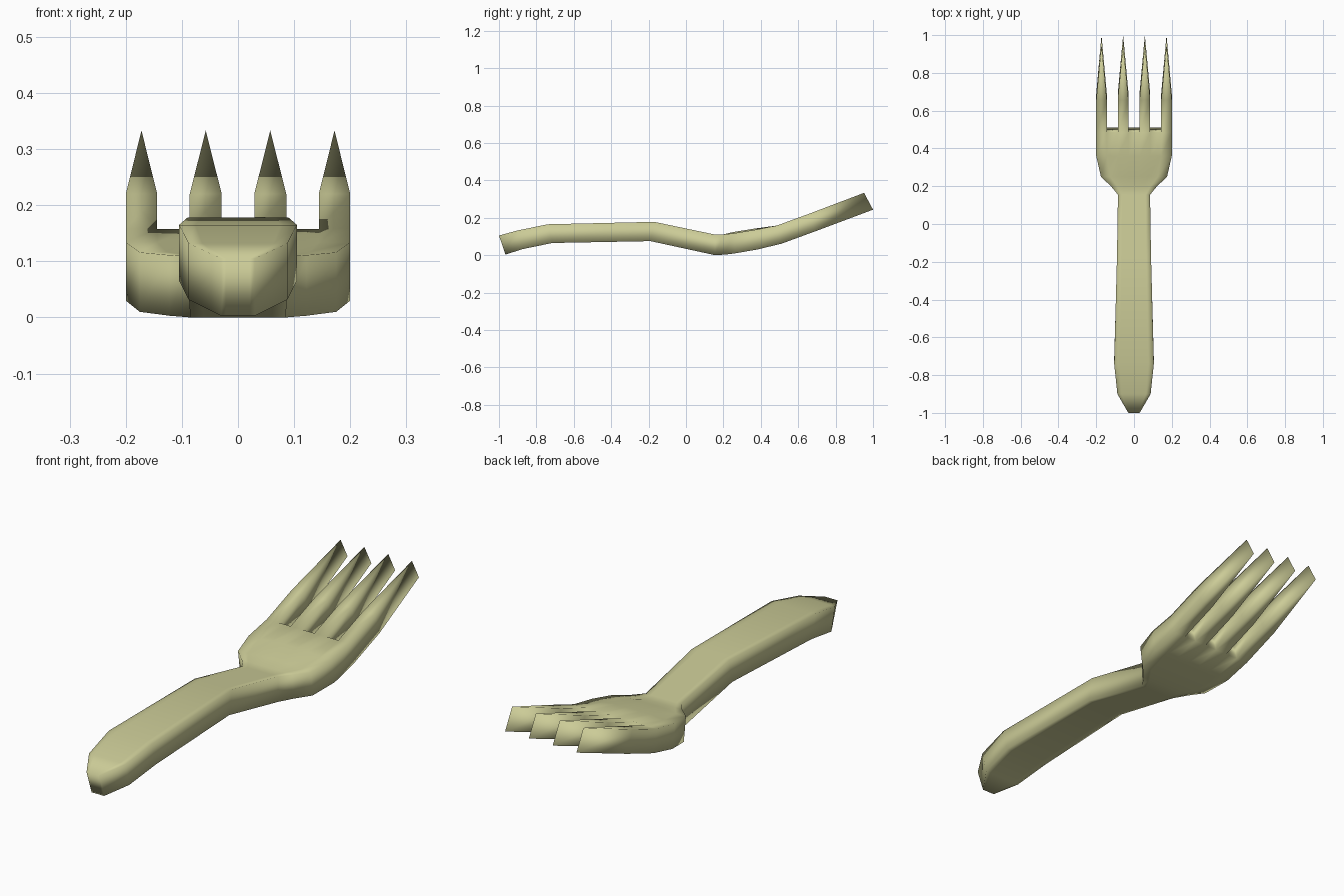
import bpy, bmesh

if "Cube" in bpy.data.objects:
    bpy.data.objects.remove(bpy.data.objects["Cube"])

# Stations along the fork: top y, top z, bottom y, bottom z, half width
STATIONS = [
    (-1.00, 0.105, -0.965, 0.003, 0.03),
    (-0.90, 0.132, -0.875, 0.032, 0.088),
    (-0.74, 0.165, -0.715, 0.065, 0.105),
    (-0.17, 0.178, -0.19, 0.075, 0.09),
    (0.155, 0.110, 0.155, 0.000, 0.085),
    (0.20, 0.111, 0.21, 0.003, 0.122),
    (0.25, 0.116, 0.265, 0.010, 0.175),
    (0.36, 0.134, 0.38, 0.030, 0.20),
    (0.485, 0.158, 0.51, 0.061, 0.20),
    (0.655, 0.220, 0.69, 0.127, 0.20),
    (0.952, 0.333, 1.00, 0.243, 0.20),
]
COLS = [-1, -0.72, -0.43, -0.145, 0.145, 0.43, 0.72, 1]
ROOT = 8                      # row where the tines split
LAST = len(STATIONS) - 1

bm = bmesh.new()
top, bottom = [], []
for r, (yt, zt, yb, zb, w) in enumerate(STATIONS):
    trow, brow = [], []
    for c, f in enumerate(COLS):
        if r == LAST:         # tines close to an edge at the tip
            f = (COLS[c - c % 2] + COLS[c - c % 2 + 1]) / 2
        rise = 0.007 if r in (6, 7) and 2 <= c <= 5 else 0
        trow.append(bm.verts.new((f * w, yt, zt + rise)))
        brow.append(bm.verts.new((f * w, yb, zb)))
    top.append(trow)
    bottom.append(brow)

# Top and bottom skins; past the root only every other column is a tine
pair = {}
for r in range(LAST):
    for c in range(7):
        if r >= ROOT and c % 2:
            continue
        ids = [(r, c), (r, c + 1), (r + 1, c + 1), (r + 1, c)]
        bm.faces.new([top[i][j] for i, j in ids])
        bm.faces.new([bottom[i][j] for i, j in reversed(ids)])
for trow, brow in zip(top, bottom):
    pair.update(zip(trow, brow))

# Side walls along the open top outline
for e in [e for e in bm.edges if e.is_boundary and e.verts[0] in pair]:
    a, b = e.verts
    bm.faces.new((b, a, pair[a], pair[b]))
bmesh.ops.remove_doubles(bm, verts=bm.verts[:], dist=0.0005)
bmesh.ops.recalc_face_normals(bm, faces=bm.faces[:])
for f in bm.faces:
    f.smooth = True

mesh = bpy.data.meshes.new("fork")
bm.to_mesh(mesh)
bm.free()
fork = bpy.data.objects.new("fork", mesh)
bpy.context.collection.objects.link(fork)

mat = bpy.data.materials.new("pale olive")
mat.diffuse_color = (0.60, 0.60, 0.31, 1)
mat.use_nodes = True
mat.node_tree.nodes["Principled BSDF"].inputs["Base Color"].default_value = mat.diffuse_color
mesh.materials.append(mat)
